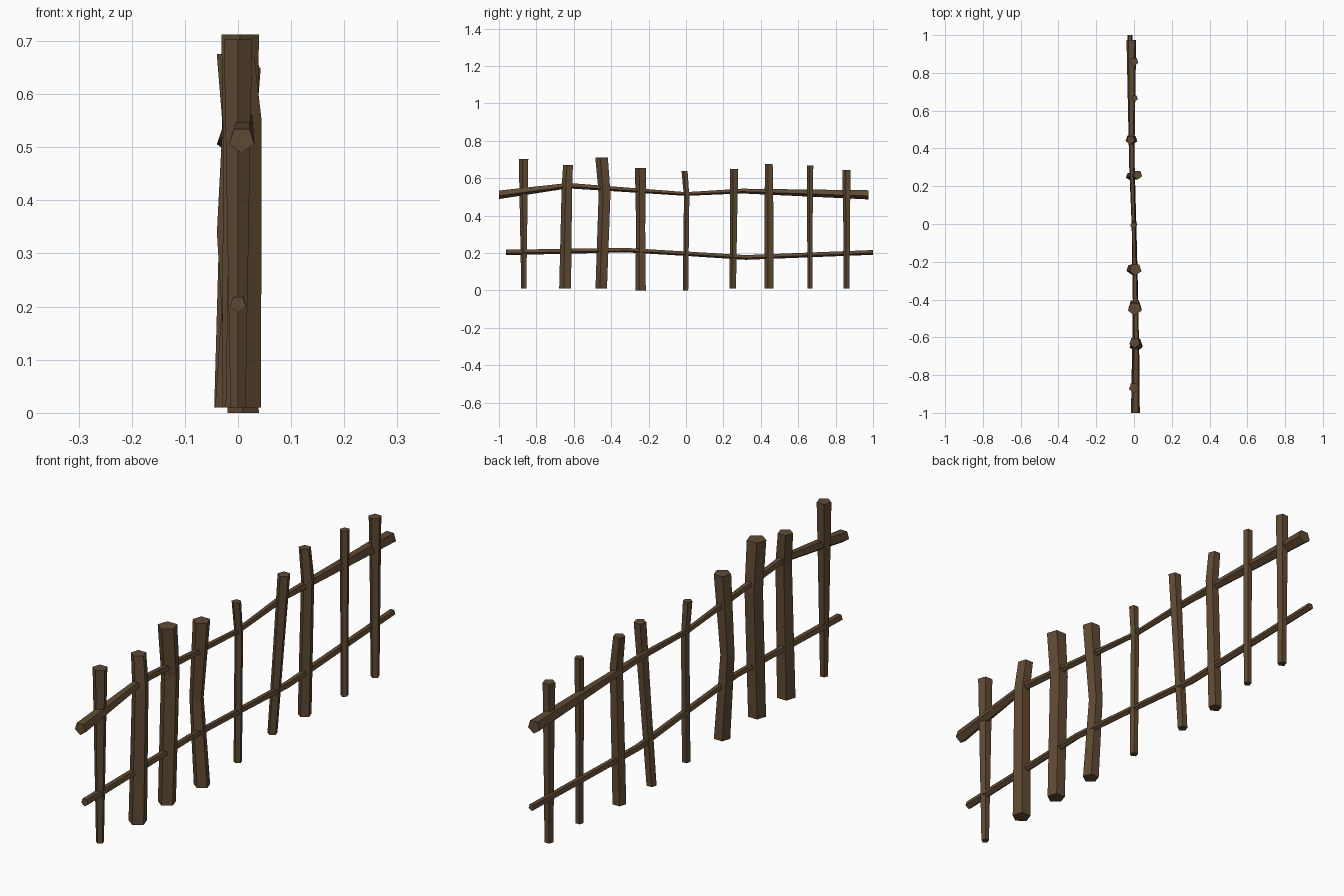
import bpy, bmesh, math
from mathutils import Vector

wood = bpy.data.materials.new("weathered brown wood")
wood.diffuse_color = (0.115, 0.068, 0.034, 1)
SIDES = 5


def stick(name, rings, along_y=False):
    """Five-sided branch through rings of (x, y, z, radius)."""
    bm = bmesh.new()
    loops = []
    for x, y, z, r in rings:
        loop = []
        for i in range(SIDES):
            a = -math.pi / 2 + i * 2 * math.pi / SIDES
            u, v = r * math.cos(a), r * math.sin(a)
            off = Vector((u, 0, v)) if along_y else Vector((u, v, 0))
            loop.append(bm.verts.new(Vector((x, y, z)) + off))
        loops.append(loop)
    for a, b in zip(loops, loops[1:]):
        for i in range(SIDES):
            j = (i + 1) % SIDES
            bm.faces.new((a[i], a[j], b[j], b[i]))
    bm.faces.new(loops[0])
    bm.faces.new(loops[-1])
    bmesh.ops.recalc_face_normals(bm, faces=bm.faces[:])
    me = bpy.data.meshes.new(name)
    bm.to_mesh(me)
    bm.free()
    me.materials.append(wood)
    bpy.context.collection.objects.link(bpy.data.objects.new(name, me))


# upright posts, each with a bottom, a bend and a top
posts = [
    [(0, -.866, .01, .015), (0, -.866, .50, .024), (0, -.866, .703, .028)],
    [(.01, -.643, .01, .035), (.015, -.634, .55, .031), (.003, -.628, .67, .029)],
    [(.003, -.45, .01, .034), (.005, -.432, .52, .035), (.004, -.448, .712, .037)],
    [(.01, -.24, 0, .031), (-.014, -.24, .34, .027), (.008, -.24, .655, .033)],
    [(0, -.001, 0, .016), (0, .005, .50, .016), (-.003, -.006, .638, .018)],
    [(-.025, .252, .01, .019), (0, .256, .36, .021), (.02, .26, .65, .024)],
    [(-.02, .447, .01, .026), (-.006, .446, .55, .025), (-.018, .445, .675, .023)],
    [(.003, .664, .01, .015), (.003, .664, .35, .016), (.003, .666, .668, .018)],
    [(0, .86, .01, .017), (0, .861, .35, .02), (0, .86, .645, .024)],
]
for n, rings in enumerate(posts, 1):
    stick(f"post_{n}", rings)

# long horizontal rails
stick("upper_rail", [(.007, -1, .514, .025), (.012, -.63, .562, .016),
                     (-.002, 0, .517, .011), (-.012, .30, .533, .014),
                     (-.014, .975, .514, .027)], True)
stick("lower_rail", [(0, -.962, .205, .016), (.008, -.32, .217, .013),
                     (0, 0, .198, .013), (-.01, .32, .178, .014),
                     (-.022, 1, .205, .014)], True)
